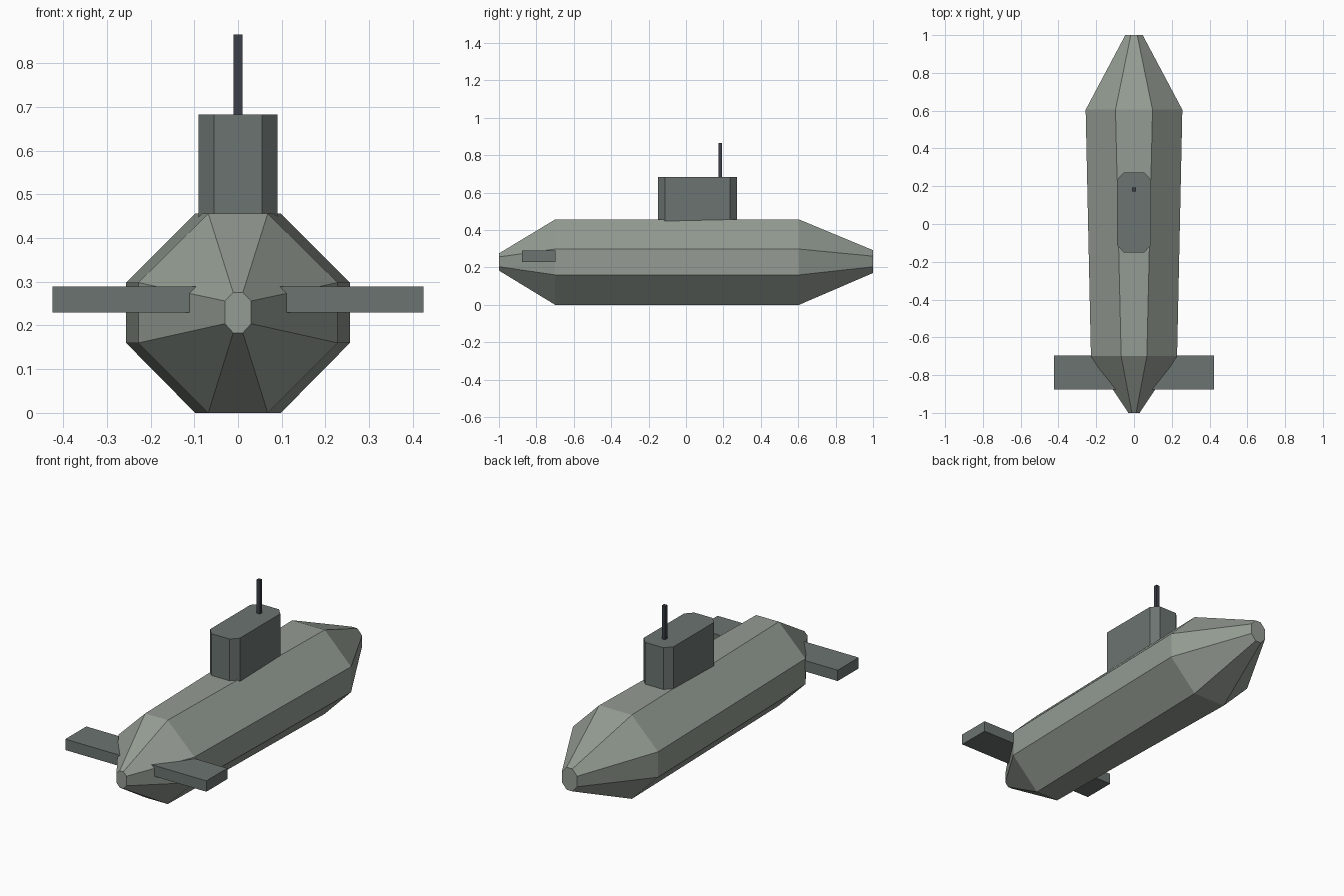
import bpy
import bmesh

cube = bpy.data.objects.get("Cube")
if cube:
    bpy.data.objects.remove(cube, do_unlink=True)


def material(name, rgb):
    mat = bpy.data.materials.new(name)
    mat.use_nodes = True
    color = (*rgb, 1.0)
    mat.diffuse_color = color
    mat.node_tree.nodes["Principled BSDF"].inputs["Base Color"].default_value = color
    return mat


hull_grey = material("hull grey green", (0.296, 0.332, 0.292))
fitting_grey = material("fitting dark grey", (0.147, 0.174, 0.165))
mast_grey = material("mast charcoal", (0.045, 0.051, 0.065))


def octagon(w, flat, low, side_low, side_high, high):
    """Chamfered rectangle: half width, half flat width, then four levels."""
    right = [(flat, low), (w, side_low), (w, side_high), (flat, high)]
    return right + [(-a, b) for a, b in reversed(right)]


def loft(name, rings, mat):
    """Skin a list of matching rings and cap both ends."""
    bm = bmesh.new()
    loops = [[bm.verts.new(p) for p in ring] for ring in rings]
    count = len(loops[0])
    for a, b in zip(loops, loops[1:]):
        for i in range(count):
            j = (i + 1) % count
            bm.faces.new((a[i], a[j], b[j], b[i]))
    bm.faces.new(loops[0])
    bm.faces.new(loops[-1])
    bmesh.ops.recalc_face_normals(bm, faces=bm.faces)
    mesh = bpy.data.meshes.new(name)
    bm.to_mesh(mesh)
    bm.free()
    mesh.materials.append(mat)
    obj = bpy.data.objects.new(name, mesh)
    bpy.context.collection.objects.link(obj)
    return obj


def box(name, x, y, z, mat):
    corners = [(x[0], y[0]), (x[1], y[0]), (x[1], y[1]), (x[0], y[1])]
    return loft(name, [[(a, b, h) for a, b in corners] for h in z], mat)


# Hull: octagonal sections from front tip to back tip
stations = [
    (-1.0, octagon(0.03, 0.011, 0.183, 0.204, 0.256, 0.275)),
    (-0.7, octagon(0.228, 0.068, 0.0, 0.16, 0.298, 0.456)),
    (0.605, octagon(0.256, 0.098, 0.0, 0.16, 0.298, 0.456)),
    (1.0, octagon(0.046, 0.017, 0.17, 0.203, 0.26, 0.292)),
]
loft("hull", [[(x, y, z) for x, z in ring] for y, ring in stations], hull_grey)

# Conning tower with chamfered corners
tower = octagon(0.09, 0.055, -0.15, -0.112, 0.235, 0.273)
loft("conning_tower", [[(x, y, z) for x, y in tower] for z in (0.43, 0.683)], fitting_grey)

# Periscope mast
box("periscope", (-0.01, 0.01), (0.173, 0.193), (0.67, 0.865), mast_grey)

# Diving planes on both sides
for side, label in ((1, "left"), (-1, "right")):
    box(label + "_diving_plane", (0.06 * side, 0.424 * side), (-0.877, -0.697), (0.23, 0.289), fitting_grey)
